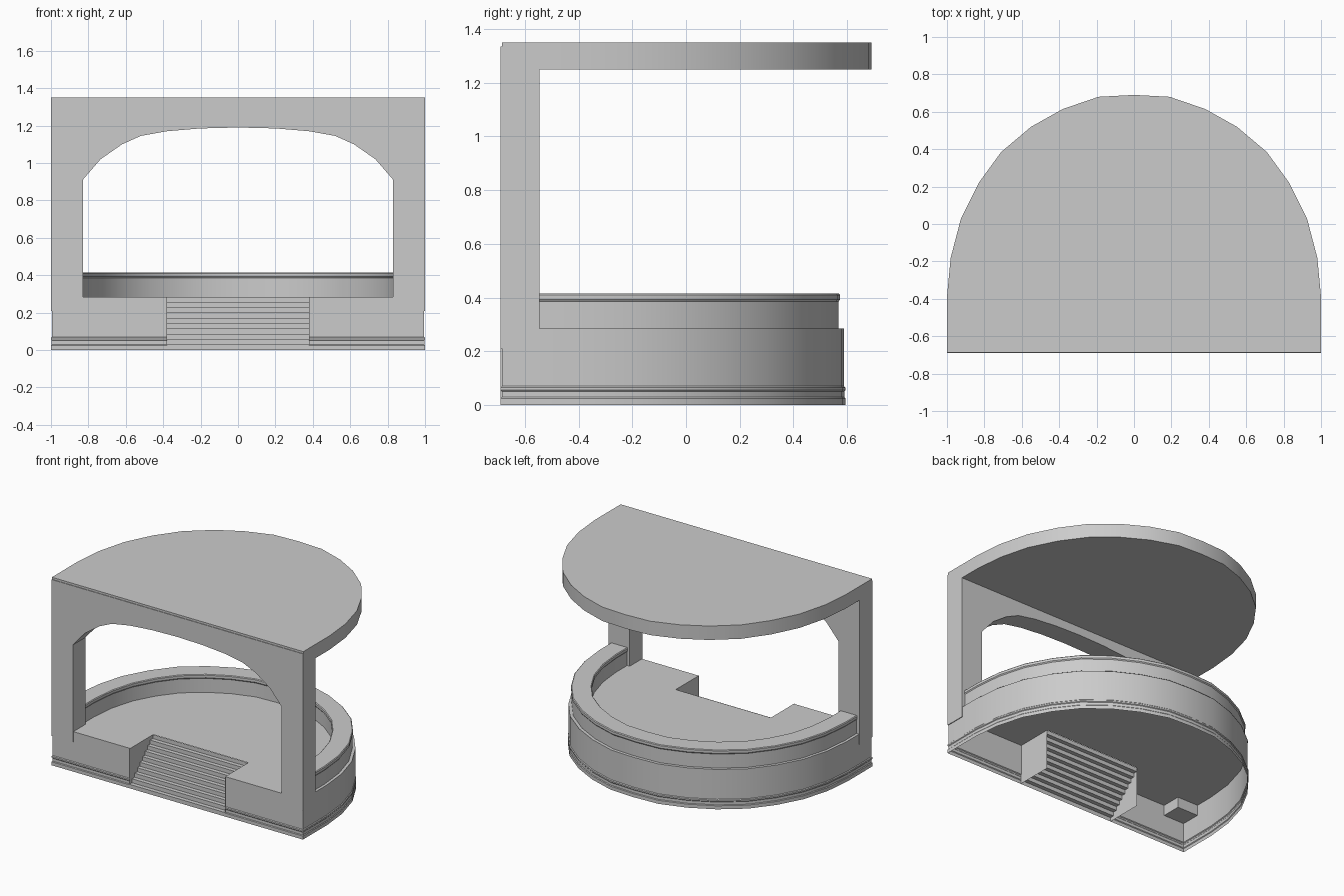
import bpy, bmesh
from mathutils import Vector

cube = bpy.data.objects.get("Cube")
if cube:
    bpy.data.objects.remove(cube, do_unlink=True)

stone = bpy.data.materials.new("grey_stone")
stone.use_nodes = True
GREY = (0.6, 0.6, 0.6, 1)
stone.diffuse_color = GREY
stone.node_tree.nodes["Principled BSDF"].inputs["Base Color"].default_value = GREY

FRONT, INNER = -0.69, -0.545   # front plane and rear plane of the arch
FLOOR, STAIR_X, STAIR_Y = 0.285, 0.38, -0.425

# Right half of the rounded plan, from the back centre to the front
HALF = [(0, 0.69), (0.19, 0.68), (0.38, 0.615), (0.55, 0.52), (0.71, 0.385),
        (0.83, 0.22), (0.925, 0.03), (0.98, -0.18), (1, -0.39)]


def finish(name, bm):
    bmesh.ops.remove_doubles(bm, verts=bm.verts, dist=1e-5)
    mesh = bpy.data.meshes.new(name)
    bm.to_mesh(mesh)
    bm.free()
    mesh.materials.append(stone)
    obj = bpy.data.objects.new(name, mesh)
    bpy.context.collection.objects.link(obj)
    bpy.ops.object.select_all(action='DESELECT')
    obj.select_set(True)
    bpy.context.view_layer.objects.active = obj
    bpy.ops.object.shade_smooth_by_angle(angle=0.5)
    return obj


def mirrored(points):
    """Add the mirror image of a half outline that starts on the centre line."""
    return [(-x, y) for x, y in reversed(points[1:])] + points


def plan(end_y, scale=1.0):
    """Rounded plan from left to right, squashed in depth towards the front."""
    half = [(x, FRONT + (y - FRONT) * scale) for x, y in HALF]
    return mirrored(half + [(1, end_y)])


def face(bm, points):
    return bm.faces.new([bm.verts.new(p) for p in points])


def prism(name, points, place, depth):
    """Extrude a flat outline along a vector."""
    bm = bmesh.new()
    f = face(bm, [place(*p) for p in points])
    geo = bmesh.ops.extrude_face_region(bm, geom=[f], use_keep_orig=True)["geom"]
    bmesh.ops.translate(bm, vec=depth,
                        verts=[v for v in geo if isinstance(v, bmesh.types.BMVert)])
    bmesh.ops.recalc_face_normals(bm, faces=bm.faces)
    return finish(name, bm)


def sweep(name, path, profile, closed=False):
    """Run a profile of (inset, height) along a clockwise plan path."""
    pts = [Vector(p) for p in path]
    dirs = [(b - a).normalized() for a, b in zip(pts, pts[1:])]
    bm, rows = bmesh.new(), []
    for i, p in enumerate(pts):
        a, b = dirs[max(i - 1, 0)], dirs[min(i, len(dirs) - 1)]
        na, nb = Vector((a.y, -a.x)), Vector((b.y, -b.x))
        miter = (na + nb) / (1 + na.dot(nb))
        rows.append([bm.verts.new((*(p + miter * d), z)) for d, z in profile])
    n = len(profile)
    for r, s in zip(rows, rows[1:]):
        for j in range(n if closed else n - 1):
            k = (j + 1) % n
            bm.faces.new((r[j], r[k], s[k], s[j]))
    if closed:
        bm.faces.new(rows[0])
        bm.faces.new(rows[-1])
        bmesh.ops.recalc_face_normals(bm, faces=bm.faces)
    else:
        bmesh.ops.reverse_faces(bm, faces=bm.faces)
    return finish(name, bm)


# Hollow base: outer wall with a small plinth moulding, wrapping round to the stairs
base = plan(FRONT, 0.93)
wall_path = [(-STAIR_X, FRONT)] + base + [(STAIR_X, FRONT)]
sweep("base_wall", wall_path,
      [(0, 0), (0, 0.025), (0.004, 0.03), (0.004, 0.05), (0, 0.055),
       (0, 0.065), (0.005, 0.07), (0.005, FLOOR)])

# Floor with a notch for the stairs
bm = bmesh.new()
notch = [(STAIR_X, FRONT), (STAIR_X, STAIR_Y), (-STAIR_X, STAIR_Y), (-STAIR_X, FRONT)]
shift = Vector((0.995, 0.995))
floor = face(bm, [(x * shift.x, max(y * shift.y, FRONT + 0.005), FLOOR)
                  for x, y in base + notch])
if floor.normal.z < 0 or floor.calc_area() and (floor.normal_update() or floor.normal.z < 0):
    floor.normal_flip()
finish("floor", bm)

# Stairs: stepped sheet between two cheek walls
STEPS = 10
rise, run = FLOOR / STEPS, (STAIR_Y - FRONT) / (STEPS - 1)
line = [(FRONT, 0)]
for i in range(STEPS):
    y = FRONT + i * run
    line += [(y, (i + 1) * rise)]
    if i < STEPS - 1:
        line += [(y + run, (i + 1) * rise)]
bm = bmesh.new()
for (y0, z0), (y1, z1) in zip(line, line[1:]):
    face(bm, [(-STAIR_X, y0, z0), (STAIR_X, y0, z0), (STAIR_X, y1, z1), (-STAIR_X, y1, z1)])
finish("stairs", bm)
bm = bmesh.new()
for side in (-1, 1):
    x = side * STAIR_X
    corners = [(x, FRONT, 0), (x, STAIR_Y, 0), (x, STAIR_Y, FLOOR), (x, FRONT, FLOOR)]
    face(bm, corners if side < 0 else corners[::-1])
finish("stair_cheeks", bm)

# Parapet with a projecting cap and foot
sweep("parapet", plan(INNER, 0.93),
      [(0.025, FLOOR), (0.025, 0.385), (0.02, 0.392), (0.02, 0.41), (0.025, 0.415),
       (0.15, 0.415), (0.155, 0.41), (0.155, 0.392), (0.15, 0.385), (0.15, FLOOR)],
      closed=True)

# Front arch with its two pillars
arch = mirrored([(0, 1.19), (0.2, 1.185), (0.38, 1.17), (0.52, 1.145), (0.62, 1.1),
                 (0.735, 1.02), (0.83, 0.91), (0.83, 0.21), (1, 0.21), (1, 1.335)])
prism("front_arch", arch, lambda x, z: (x, FRONT, z), Vector((0, INNER - FRONT, 0)))

# Flat roof
prism("roof", plan(FRONT + 0.004), lambda x, y: (x, y, 1.25), Vector((0, 0, 0.1)))
